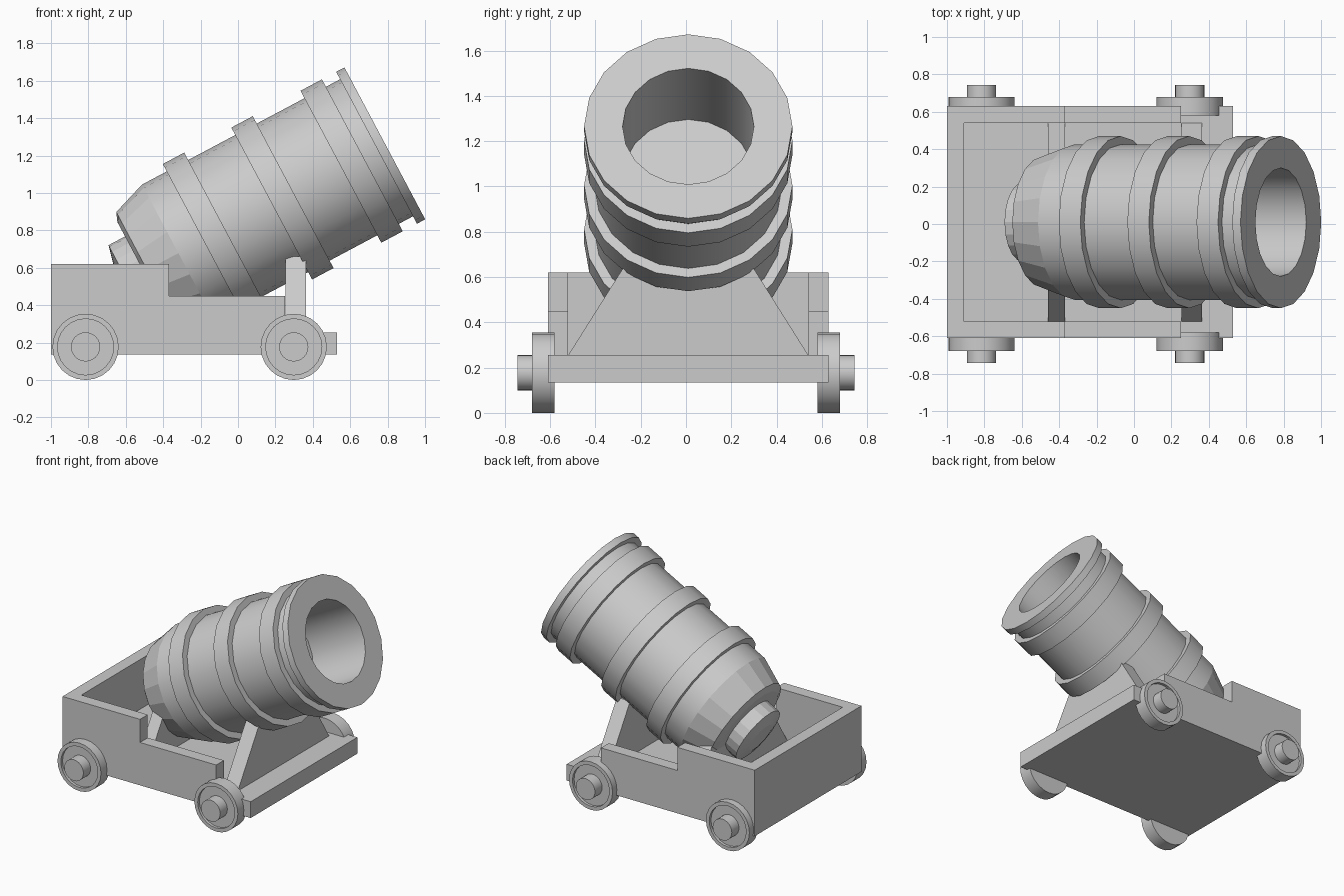
import bpy, bmesh, math
from mathutils import Matrix

if "Cube" in bpy.data.objects:
    bpy.data.objects.remove(bpy.data.objects["Cube"])

CY = 0.01                      # centre line of barrel and carriage


def finish(bm, name, matrix=None, smooth=False):
    bmesh.ops.recalc_face_normals(bm, faces=bm.faces)
    me = bpy.data.meshes.new(name)
    bm.to_mesh(me)
    bm.free()
    ob = bpy.data.objects.new(name, me)
    bpy.context.collection.objects.link(ob)
    if matrix:
        ob.matrix_world = matrix
    if smooth:
        bpy.ops.object.select_all(action='DESELECT')
        ob.select_set(True)
        bpy.context.view_layer.objects.active = ob
        bpy.ops.object.shade_smooth_by_angle(angle=math.radians(30))
    return ob


def lathe(name, profile, matrix, sides=20, smooth=True):
    """Revolve (radius, height) points round local z; open ends are capped."""
    bm = bmesh.new()
    rings = [[bm.verts.new((r * math.cos(math.tau * i / sides),
                            r * math.sin(math.tau * i / sides), h))
              for i in range(sides)] for r, h in profile]
    for a, b in zip(rings, rings[1:]):
        for i in range(sides):
            j = (i + 1) % sides
            bm.faces.new((a[i], a[j], b[j], b[i]))
    bm.faces.new(rings[0])
    bm.faces.new(rings[-1])
    return finish(bm, name, matrix, smooth)


def prism(name, points, axis, lo, hi):
    """Extrude a flat outline along x (points are y, z) or y (points are x, z)."""
    bm = bmesh.new()
    place = (lambda p: (lo, p[0], p[1])) if axis == 'x' else (lambda p: (p[0], lo, p[1]))
    face = bm.faces.new([bm.verts.new(place(p)) for p in points])
    ext = bmesh.ops.extrude_face_region(bm, geom=[face])
    move = (hi - lo, 0, 0) if axis == 'x' else (0, hi - lo, 0)
    bmesh.ops.translate(bm, vec=move, verts=[v for v in ext['geom']
                                             if isinstance(v, bmesh.types.BMVert)])
    return finish(bm, name)


def rect(a0, a1, z0, z1):
    return [(a0, z0), (a1, z0), (a1, z1), (a0, z1)]


# Barrel: bore, muzzle flange and three raised bands, tilted 28 degrees up
tilt = Matrix.Translation((0.785, CY, 1.265)) @ Matrix.Rotation(math.radians(62), 4, 'Y')
R, B = 0.46, 0.415
profile = [(0.29, -0.48), (0.29, 0), (R, 0), (R, -0.05), (B, -0.05)]
for front, back in ((-0.136, -0.266), (-0.555, -0.685), (-0.97, -1.10)):
    profile += [(B, front), (R, front), (R, back), (B, back)]
profile.append((B, -1.25))
lathe("barrel", profile, tilt)

# Faceted breech and rear knob
lathe("breech", [(B, -1.25), (0.35, -1.44), (0.30, -1.46)], tilt, smooth=False)
lathe("breech_knob", [(0.213, -1.45), (0.213, -1.56), (0.11, -1.585)], tilt, smooth=False)

# Carriage: base plate, stepped sides and back wall
y0, y1, t = CY - 0.62, CY + 0.62, 0.09
prism("base_plate", rect(-1, 0.53, 0.135, 0.255), 'y', y0, y1)
side = [(-1, 0.255), (0.25, 0.255), (0.25, 0.45), (-0.37, 0.45), (-0.37, 0.62), (-1, 0.62)]
prism("carriage_side_right", side, 'y', y0, y0 + t)
prism("carriage_side_left", side, 'y', y1 - t, y1)
prism("back_wall", rect(y0 + t, y1 - t, 0.255, 0.62), 'x', -1, -0.91)

# Sloped cradle supports under the barrel
for name, x0, x1, top in (("front_support", 0.255, 0.363, 0.66),
                          ("rear_support", -0.46, -0.37, 0.55)):
    w = 0.53 - (top - 0.255) * 0.63
    prism(name, [(CY - 0.53, 0.255), (CY + 0.53, 0.255), (CY + w, top), (CY - w, top)],
          'x', x0, x1)

# Wheels with recessed discs and protruding hubs
wheel = [(0.177, 0.58), (0.177, 0.68), (0.15, 0.68), (0.15, 0.66), (0.078, 0.66), (0.078, 0.743)]
for end, x in (("rear", -0.815), ("front", 0.298)):
    for s, label in ((1, "left"), (-1, "right")):
        lathe(f"{end}_wheel_{label}", wheel, Matrix.Translation((x, 0, 0.177))
              @ Matrix.Rotation(math.radians(-90 * s), 4, 'X'), sides=24)
